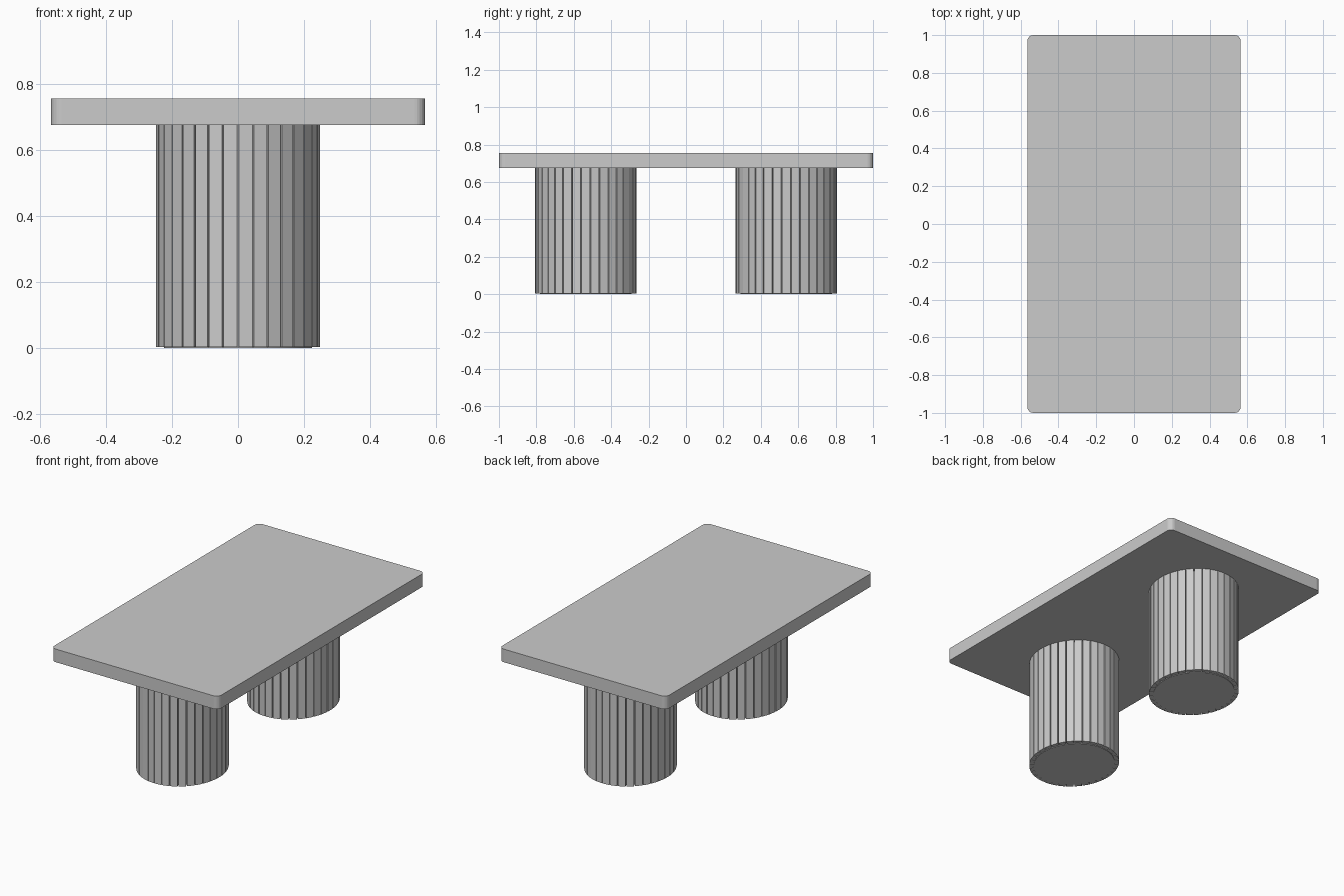
import bpy, bmesh
from math import sin, cos, pi

if "Cube" in bpy.data.objects:
    bpy.data.objects.remove(bpy.data.objects["Cube"])

TOP_Z, UNDER_Z = 0.755, 0.675
RX, RY = 0.249, 0.272      # outer radii of the oval legs
CORE = 0.90                # core size relative to the slats
SLATS = 34
LEG_Y = 0.536


def add_prism(bm, pts, z0, z1):
    """Closed prism from a counter-clockwise outline."""
    lo = [bm.verts.new((x, y, z0)) for x, y in pts]
    hi = [bm.verts.new((x, y, z1)) for x, y in pts]
    bm.faces.new(lo[::-1])
    bm.faces.new(hi)
    n = len(pts)
    for i in range(n):
        j = (i + 1) % n
        bm.faces.new((lo[i], lo[j], hi[j], hi[i]))


def make_object(name, bm, loc=(0, 0, 0)):
    mesh = bpy.data.meshes.new(name)
    bm.to_mesh(mesh)
    bm.free()
    ob = bpy.data.objects.new(name, mesh)
    ob.location = loc
    bpy.context.collection.objects.link(ob)
    return ob


def oval(a, s=1.0):
    return (RX * s * cos(a), RY * s * sin(a))


# Table top with rounded corners
hx, hy, r, seg = 0.565, 1.0, 0.032, 6
outline = []
for k, (sx, sy) in enumerate([(1, 1), (-1, 1), (-1, -1), (1, -1)]):
    for i in range(seg + 1):
        a = (k + i / seg) * pi / 2
        outline.append((sx * (hx - r) + r * cos(a), sy * (hy - r) + r * sin(a)))
bm = bmesh.new()
add_prism(bm, outline, UNDER_Z, TOP_Z)
make_object("table_top", bm)

for side, y in (("front", -LEG_Y), ("back", LEG_Y)):
    # Solid oval core
    bm = bmesh.new()
    add_prism(bm, [oval(2 * pi * i / 64, CORE) for i in range(64)], 0, UNDER_Z)
    core = make_object(side + "_leg_core", bm, (0, y, 0))
    for p in core.data.polygons:
        p.use_smooth = abs(p.normal.z) < 0.5
    core.data.set_sharp_from_angle(angle=pi / 6)

    # Flat slats around the core, with a narrow gap between neighbours
    bm = bmesh.new()
    step = 2 * pi / SLATS
    half = step * 0.45
    for i in range(SLATS):
        a = -pi / 2 + (i + 0.5) * step
        add_prism(bm, [oval(a - half, CORE - 0.01), oval(a - half),
                       oval(a + half), oval(a + half, CORE - 0.01)],
                  0.003, UNDER_Z)
    make_object(side + "_leg_slats", bm, (0, y, 0))
